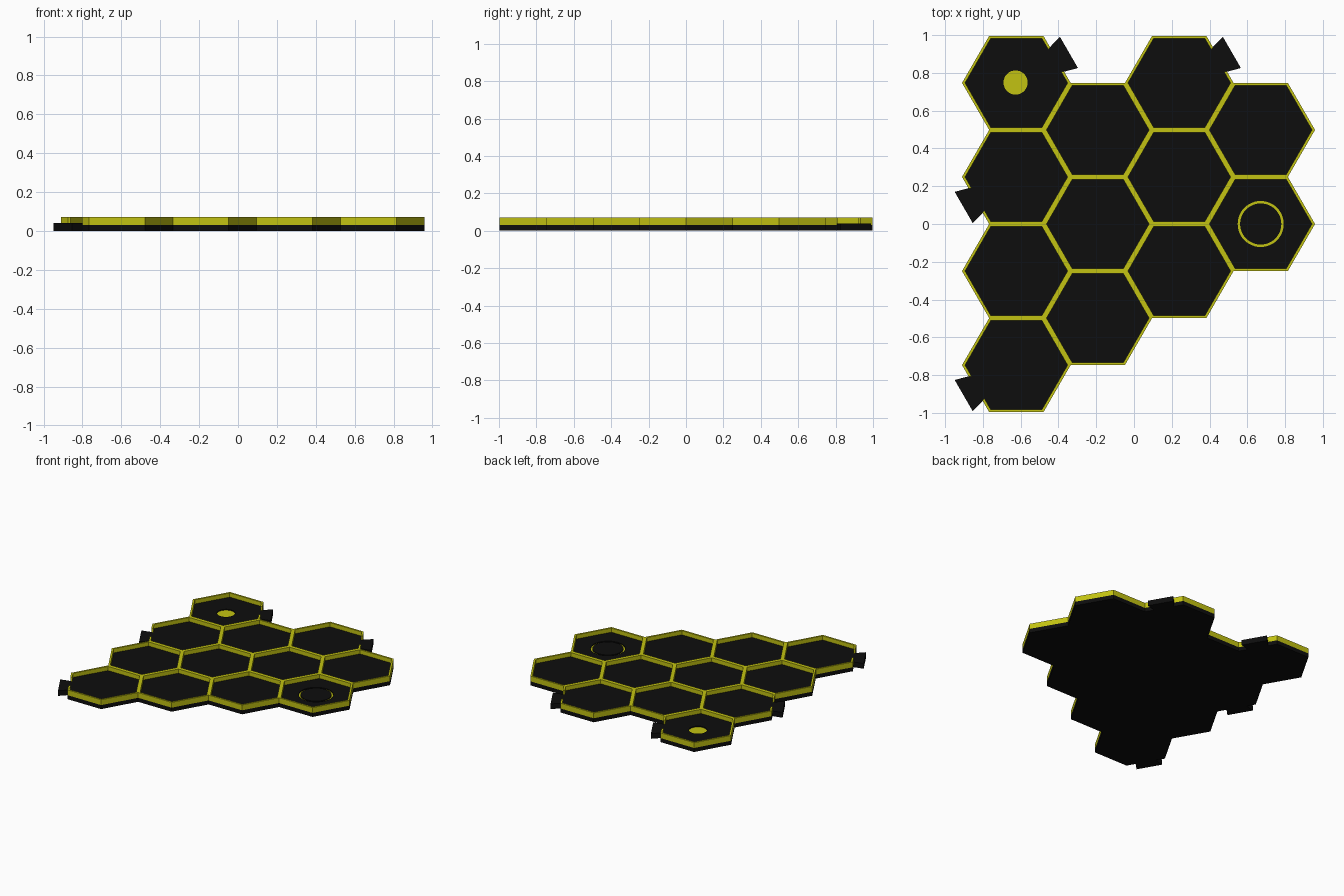
import bpy, bmesh, math
from mathutils import Vector

if "Cube" in bpy.data.objects:
    bpy.data.objects.remove(bpy.data.objects["Cube"])

PITCH = 0.498                      # flat-to-flat tile size
H = PITCH / 2
COL = PITCH * math.sqrt(3) / 2
X0 = -0.623
RIM = 0.014
Z_BASE, Z_FLOOR, Z_RIM = 0.031, 0.04, 0.072


def material(name, rgb):
    m = bpy.data.materials.new(name)
    m.diffuse_color = (*rgb, 1)
    m.use_nodes = True
    m.node_tree.nodes["Principled BSDF"].inputs["Base Color"].default_value = m.diffuse_color
    return m


BLACK = material("black", (0.004, 0.004, 0.004))
YELLOW = material("yellow", (0.54, 0.54, 0.006))


def finish(name, bm, mat):
    bmesh.ops.remove_doubles(bm, verts=bm.verts, dist=1e-4)
    bmesh.ops.recalc_face_normals(bm, faces=bm.faces)
    me = bpy.data.meshes.new(name)
    bm.to_mesh(me)
    bm.free()
    me.materials.append(mat)
    ob = bpy.data.objects.new(name, me)
    bpy.context.collection.objects.link(ob)
    return ob


def face(bm, pts):
    bm.faces.new([bm.verts.new(p) for p in pts])


def lift(p, z):
    return (p[0], p[1], z)


def prism(bm, loop, z0, z1, skip=()):
    """Extruded polygon; sides listed in skip are left open."""
    face(bm, [lift(p, z1) for p in loop])
    face(bm, [lift(p, z0) for p in reversed(loop)])
    for i, a in enumerate(loop):
        if i not in skip:
            b = loop[(i + 1) % len(loop)]
            face(bm, [lift(a, z0), lift(b, z0), lift(b, z1), lift(a, z1)])


def band(bm, outer, inner, z0, z1):
    """Closed loop of material between two matching outlines."""
    n = len(outer)
    for i in range(n):
        j = (i + 1) % n
        a, b, c, d = outer[i], outer[j], inner[j], inner[i]
        for z in (z0, z1):
            face(bm, [lift(p, z) for p in (a, b, c, d)])
        for p, q in ((a, b), (c, d)):
            face(bm, [lift(p, z0), lift(q, z0), lift(q, z1), lift(p, z1)])


def hexagon(c, h, n=6):
    """Flat-topped hexagon sampled at n equal angles."""
    pts = []
    for i in range(n):
        t = math.tau * i / n
        r = h / math.cos(t % (math.pi / 3) - math.pi / 6)
        pts.append(c + Vector((r * math.cos(t), r * math.sin(t))))
    return pts


def circle(c, r, n=48):
    return [c + Vector((r * math.cos(math.tau * i / n), r * math.sin(math.tau * i / n)))
            for i in range(n)]


def normal(side):
    t = math.radians(30 + 60 * side)
    return Vector((math.cos(t), math.sin(t)))


def dovetail(c, side, stations):
    """Outline across a tile side from (offset along normal, half width) pairs."""
    n = normal(side)
    s = Vector((-n.y, n.x))
    (o0, w0), (o1, w1) = stations
    return [c + n * (H + o0) - s * w0, c + n * (H + o1) - s * w1,
            c + n * (H + o1) + s * w1, c + n * (H + o0) + s * w0]


# Tile layout: (column, centre y in pitches)
layout = [(0, 1.5), (0, .5), (0, -.5), (0, -1.5), (1, 1), (1, 0), (1, -1),
          (2, 1.5), (2, .5), (2, -.5), (3, 1), (3, 0)]
tiles = {k: Vector((X0 + COL * k[0], PITCH * k[1])) for k in layout}
tabs = {((0, 1.5), 0), ((2, 1.5), 0), ((0, .5), 3), ((0, -1.5), 3)}
DOT, RING = (0, 1.5), (3, 0)


def shared(c, side):
    q = c + normal(side) * PITCH
    return any((q - o).length < 0.05 for o in tiles.values())


# Base slab and raised rims
base, rim = bmesh.new(), bmesh.new()
for key, c in tiles.items():
    out, inn = hexagon(c, H), hexagon(c, H - RIM)
    joined = [s for s in range(6) if shared(c, s)]
    prism(base, out, 0, Z_BASE, joined)
    for s in range(6):
        a, b, d, e = out[s], out[(s + 1) % 6], inn[s], inn[(s + 1) % 6]
        is_tab = (key, s) in tabs
        spans = ((0, .25), (.75, 1)) if is_tab else ((0, 1),)
        for t0, t1 in spans:
            o0, o1, i0, i1 = a.lerp(b, t0), a.lerp(b, t1), d.lerp(e, t0), d.lerp(e, t1)
            face(rim, [lift(p, Z_RIM) for p in (o0, o1, i1, i0)])
            walls = [(i1, i0)]
            if s not in joined:
                walls.append((o0, o1))
            if t1 < 1:
                walls.append((o1, i1))
            if t0 > 0:
                walls.append((i0, o0))
            for p, q in walls:
                face(rim, [lift(p, Z_BASE), lift(q, Z_BASE), lift(q, Z_RIM), lift(p, Z_RIM)])
finish("base_slab", base, BLACK)
finish("tile_rims", rim, YELLOW)

# Dark tile floors, pierced where the markers show through
floor = bmesh.new()
for key, c in tiles.items():
    edge = hexagon(c, H - RIM, 48)
    if key == DOT:
        band(floor, edge, circle(c + Vector((-.004, .002)), 0.064), Z_BASE, Z_FLOOR)
    elif key == RING:
        band(floor, edge, circle(c, 0.122), Z_BASE, Z_FLOOR)
        prism(floor, circle(c, 0.109), Z_BASE, Z_FLOOR)
    else:
        prism(floor, hexagon(c, H - RIM), Z_BASE, Z_FLOOR)
finish("tile_floors", floor, BLACK)

# Sunken yellow markers
dot = bmesh.new()
prism(dot, circle(tiles[DOT], 0.07), Z_BASE - .001, Z_BASE + .002)
finish("dot_marker", dot, YELLOW)
ring = bmesh.new()
band(ring, circle(tiles[RING], 0.123), circle(tiles[RING], 0.108), Z_BASE - .001, Z_BASE + .002)
finish("ring_marker", ring, YELLOW)

# Dovetail connector tabs
tab = bmesh.new()
for key, s in sorted(tabs):
    prism(tab, dovetail(tiles[key], s, ((-0.016, 0.071), (0.073, 0.095))), 0, Z_FLOOR)
finish("connector_tabs", tab, BLACK)
